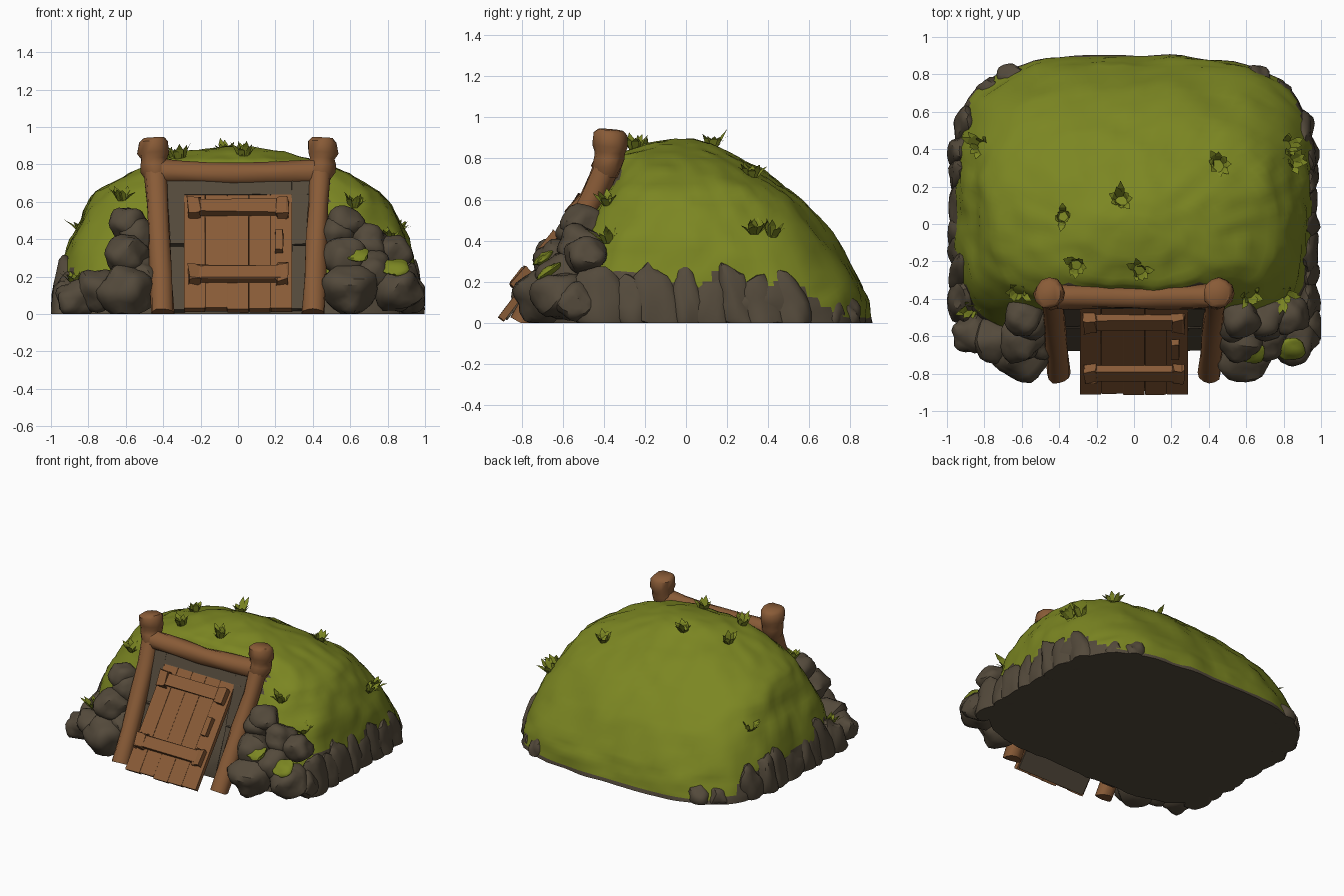
import bpy, bmesh, math, random
from mathutils import Vector, Matrix, noise
from mathutils.bvhtree import BVHTree

random.seed(4)
if "Cube" in bpy.data.objects:
    bpy.data.objects.remove(bpy.data.objects["Cube"])


def material(name, rgb):
    m = bpy.data.materials.new(name)
    m.use_nodes = True
    m.diffuse_color = (*rgb, 1)
    bsdf = m.node_tree.nodes["Principled BSDF"]
    bsdf.inputs["Base Color"].default_value = (*rgb, 1)
    bsdf.inputs["Roughness"].default_value = 0.9
    return m


GRASS = material("moss_green", (0.2, 0.24, 0.016))
STONE = material("brown_grey_stone", (0.088, 0.068, 0.044))
WOOD = material("warm_wood", (0.25, 0.105, 0.038))


def finish(bm, name, mats, angle=40):
    bmesh.ops.recalc_face_normals(bm, faces=bm.faces)
    me = bpy.data.meshes.new(name)
    bm.to_mesh(me)
    bm.free()
    ob = bpy.data.objects.new(name, me)
    bpy.context.collection.objects.link(ob)
    for m in mats:
        me.materials.append(m)
    if angle:
        bpy.ops.object.select_all(action="DESELECT")
        ob.select_set(True)
        bpy.context.view_layer.objects.active = ob
        bpy.ops.object.shade_smooth_by_angle(angle=math.radians(angle))
    return ob


def skin(bm, rings):
    for a, b in zip(rings, rings[1:]):
        for i in range(len(a)):
            j = (i + 1) % len(a)
            bm.faces.new((a[i], a[j], b[j], b[i]))
    bm.faces.new(rings[0])
    bm.faces.new(rings[-1])


def tube(name, stations, sides=12, wobble=0.006):
    """Log through (x, y, z, radius) stations."""
    bm = bmesh.new()
    pts = [Vector(s[:3]) for s in stations]
    turn = (pts[-1] - pts[0]).to_track_quat("Z", "Y")
    rings = []
    for p, s in zip(pts, stations):
        ring = []
        for i in range(sides):
            t = math.tau * i / sides
            r = s[3] + random.uniform(-wobble, wobble)
            v = p + turn @ Vector((r * math.cos(t), r * math.sin(t), 0))
            v.z = max(v.z, 0)
            ring.append(bm.verts.new(v))
        rings.append(ring)
    skin(bm, rings)
    return finish(bm, name, [WOOD], 50)


def box(name, matrix, centre, size, mat, rough=0.0):
    bm = bmesh.new()
    bmesh.ops.create_cube(bm, size=1)
    bmesh.ops.bevel(bm, geom=bm.edges[:], offset=0.015, segments=1, affect="EDGES")
    for v in bm.verts:
        p = Vector([c + a * s for c, a, s in zip(centre, v.co, size)])
        p += Vector((random.uniform(-rough, rough) for _ in range(3)))
        v.co = matrix @ p
        v.co.z = max(v.co.z, 0)
    return finish(bm, name, [mat], 0)


# Mound: stacked rounded-square rings (height, half width, front y, back y)
PROFILE = [(0, .96, -.64, .90), (.1, .965, -.62, .88), (.2, .95, -.59, .845),
           (.4, .90, -.52, .74), (.55, .83, -.45, .61), (.65, .75, -.41, .50),
           (.75, .59, -.37, .36), (.82, .43, -.32, .22), (.87, .25, -.20, .12),
           (.895, .08, -.07, .04)]
SEGS, STEPS = 96, 4
bm = bmesh.new()
rings = []
for k in range((len(PROFILE) - 1) * STEPS + 1):
    i = min(k // STEPS, len(PROFILE) - 2)
    f = k / STEPS - i
    z, a, front, back = (p + (q - p) * f for p, q in zip(PROFILE[i], PROFILE[i + 1]))
    ring = []
    for s in range(SEGS):
        t = math.tau * s / SEGS
        c, d = math.cos(t), math.sin(t)
        # The back corners are rounder than the front ones
        power = 3.5 - 1.6 * z if d > 0 else 4.4 - 2 * z ** 2
        r = (abs(c) ** power + abs(d) ** power) ** (-1 / power)
        v = Vector((a * r * c, (front + back) / 2 + (back - front) / 2 * r * d, z))
        n = noise.noise(v * 4) * 0.022 + noise.noise(v * 11) * 0.014
        v += Vector((c, d, 0.4 if z > 0.02 else 0)) * n
        ring.append(bm.verts.new(v))
    rings.append(ring)
skin(bm, rings)
# Stone below a wavy line and on the wall behind the door, grass elsewhere
for f in bm.faces:
    p = f.calc_center_median()
    fade = min(max((p.y - 0.5) / 0.3, 0), 1)
    line = (0.19 + 0.07 * noise.noise(p * 7)) * (1 - fade) + 0.02 * fade
    wall = abs(p.x) < 0.47 and p.y < -0.32 and p.z < 0.79
    f.material_index = 1 if p.z < line or wall else 0
bm.normal_update()
tree = BVHTree.FromBMesh(bm)
finish(bm, "grassy_mound", [GRASS, STONE], 45)


def rock(name, centre, size, mat=STONE, spin=None):
    bm = bmesh.new()
    bmesh.ops.create_icosphere(bm, subdivisions=3, radius=1)
    offset = Vector(centre) * 9
    turn = Matrix.Rotation(random.uniform(-.3, .3) if spin is None else spin, 3, "X")
    for v in bm.verts:
        n = noise.noise(v.co * 1.3 + offset) * 0.3
        p = turn @ Vector([a * s * (1 + n) for a, s in zip(v.co, size)])
        v.co = p + Vector(centre)
        v.co.x = min(max(v.co.x, -1), 1)
        v.co.z = max(v.co.z, 0)
    return finish(bm, name, [mat], 35)


# Boulders piled either side of the doorway
PILES = {
    "right": [(-.59, -.50, .48, .10), (-.60, -.62, .31, .12), (-.60, -.70, .12, .14),
              (-.52, -.60, .20, .12), (-.75, -.62, .13, .12), (-.87, -.59, .08, .11),
              (-.54, -.52, .42, .10)],
    "left": [(.57, -.50, .48, .10), (.70, -.51, .37, .11), (.60, -.70, .13, .14),
             (.57, -.62, .30, .12), (.85, -.61, .13, .13), (.72, -.60, .22, .12),
             (.83, -.49, .33, .10), (.92, -.54, .10, .10), (.53, -.52, .42, .10)],
}
for side, pile in PILES.items():
    for i, (x, y, z, r) in enumerate(pile):
        rock(f"{side}_boulder_{i + 1}", (x, y, z), (r, r, r * 0.95))

# Foundation stones along both flanks and the back corners
for side, sx in (("left", 1), ("right", -1)):
    y, i = -0.42, 0
    while y < 0.62:
        w = random.uniform(0.08, 0.14)
        h = random.uniform(0.16, 0.27) * (1 if y < 0.45 else 0.75)
        x = 0.92 - 0.25 * max(y - 0.4, 0)
        rock(f"{side}_flank_stone_{i + 1}", (sx * x, y, 0.03), (0.07, w, h))
        y, i = y + w * 1.25, i + 1
    for k, (x, yy) in enumerate(((.76, .71), (.66, .78))):
        rock(f"{side}_corner_stone_{k + 1}", (sx * x, yy, 0.02), (.08, .07, .10))
for i, (x, y, z) in enumerate(((.63, -.69, .32), (.84, -.67, .25))):
    rock(f"moss_patch_{i + 1}", (x, y, z), (.07, .07, .022), GRASS, 0.6)

# Leaning posts with upright knobbed tops, and the lintel log
for side, sx in (("left", 1), ("right", -1)):
    tube(f"{side}_post", [(sx * x, y, z, r) for x, y, z, r in (
        (.405, -.80, 0, .062), (.41, -.69, .19, .06), (.42, -.57, .4, .058),
        (.43, -.46, .6, .058), (.44, -.39, .76, .062))])
    tube(f"{side}_post_top", [(sx * x, y, z, r) for x, y, z, r in (
        (.44, -.39, .71, .05), (.445, -.385, .76, .072), (.45, -.375, .80, .07),
        (.45, -.37, .83, .07), (.452, -.37, .86, .082), (.452, -.37, .92, .08),
        (.452, -.37, .94, .06))])
tube("lintel_log", [(x, -.375 - .02 * (1 - abs(x)), .75 + .05 * x * x, .058 + .02 * abs(x))
                    for x in (-.41, -.3, -.15, 0, .15, .3, .41)])


def slope(bottom, top):
    """Frame with x across, y up the slope and z outward."""
    up = (Vector(top) - Vector(bottom)).normalized()
    out = Vector((1, 0, 0)).cross(up)
    m = Matrix((Vector((1, 0, 0)), up, out)).transposed().to_4x4()
    m.translation = Vector(bottom)
    return m


# Stone surround behind the door
wall = slope((0, -.66, 0), (0, -.40, .72))
for side, sx in (("left", 1), ("right", -1)):
    for i, v in enumerate((.2, .57)):
        box(f"{side}_jamb_{i + 1}", wall, (sx * .335, v, 0), (.10, .36, .05), STONE, .004)
box("door_head", wall, (0, .72, 0), (.76, .10, .05), STONE, .004)

# Slanted plank door with crossbars and handle
door = slope((0, -.885, .01), (0, -.42, .62))
width = 0.58 / 5
for i in range(5):
    drop = random.uniform(0, .015)
    box(f"door_plank_{i + 1}", door, (-.29 + width * (i + .5), .38 + drop / 2, .017),
        (width - .001, .775 - drop, .034 + random.uniform(-.004, .004)), WOOD, .001)
box("door_backing", door, (0, .38, -.004), (.56, .74, .012), STONE)
for name, v in (("lower", .215), ("upper", .66)):
    box(f"{name}_crossbar", door, (0, v, .052), (.48, .085, .05), WOOD, .005)
    for sx in (-1, 1):
        box(f"{name}_crossbar_end_{'left' if sx > 0 else 'right'}", door,
            (sx * .235, v, .052), (.06, .11, .062), WOOD, .01)
box("door_handle", door, (.22, .43, .06), (.04, .13, .04), WOOD, .003)

# Grass tufts set on the mound surface
TUFTS = [(-.38, .04), (-.07, .13), (.45, .32), (.82, .42), (-.82, .42), (.62, -.38),
         (.80, -.38), (-.86, -.45), (.03, -.25), (-.31, -.22), (.84, .33), (-.62, -.36)]
for i, (x, y) in enumerate(TUFTS):
    hit, normal, _, _ = tree.ray_cast(Vector((x, y, 2)), Vector((0, 0, -1)))
    if hit is None:
        continue
    grow = (normal + Vector((0, 0, 1.2))).normalized()
    bm = bmesh.new()
    for k in range(9):
        t = math.tau * k / 9 + random.uniform(-.3, .3)
        lean = Vector((math.cos(t), math.sin(t), 0))
        side = Vector((-lean.y, lean.x, 0)) * 0.016
        root = hit + lean * 0.02 - grow * 0.015
        tip = hit + lean * random.uniform(.03, .095) + grow * random.uniform(.03, .085)
        mid = (root + tip) / 2 + grow * 0.012
        a, b, c, d, e = (bm.verts.new(p) for p in (
            root - side, root + side, mid + side * 1.2, tip, mid - side * 1.2))
        bm.faces.new((a, b, c, e))
        bm.faces.new((e, c, d))
    finish(bm, f"grass_tuft_{i + 1}", [GRASS], 0)
